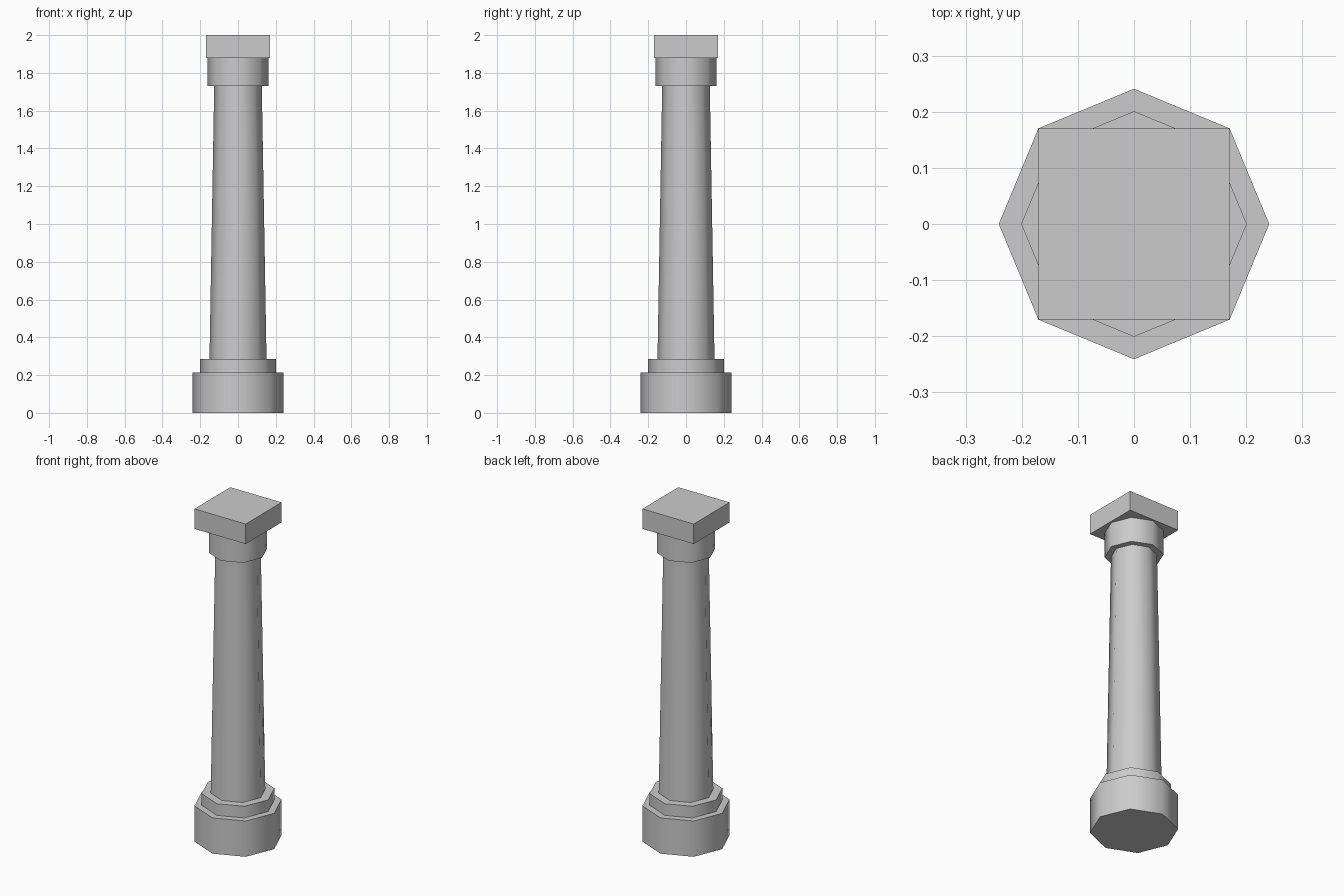
import bpy
import math

if "Cube" in bpy.data.objects:
    bpy.data.objects.remove(bpy.data.objects["Cube"])


def drum(name, r_bottom, r_top, z0, z1, sides=8, turn=0.0):
    """Upright prism or tapered prism between two heights."""
    bpy.ops.mesh.primitive_cone_add(
        vertices=sides, radius1=r_bottom, radius2=r_top, depth=z1 - z0,
        location=(0, 0, (z0 + z1) / 2), rotation=(0, 0, turn))
    obj = bpy.context.object
    obj.name = name
    # Soft sides on the octagons, sharp rims
    bpy.ops.object.shade_smooth_by_angle(angle=math.radians(50))
    return obj


# Stepped octagonal base
drum("base", 0.241, 0.241, 0.0, 0.215)
drum("base_step", 0.201, 0.201, 0.215, 0.285)

# Tapered shaft
drum("shaft", 0.151, 0.126, 0.285, 1.73)

# Collar and square slab at the top
drum("collar", 0.161, 0.161, 1.73, 1.88)
drum("top_slab", 0.241, 0.241, 1.88, 2.0, sides=4, turn=math.radians(45))
